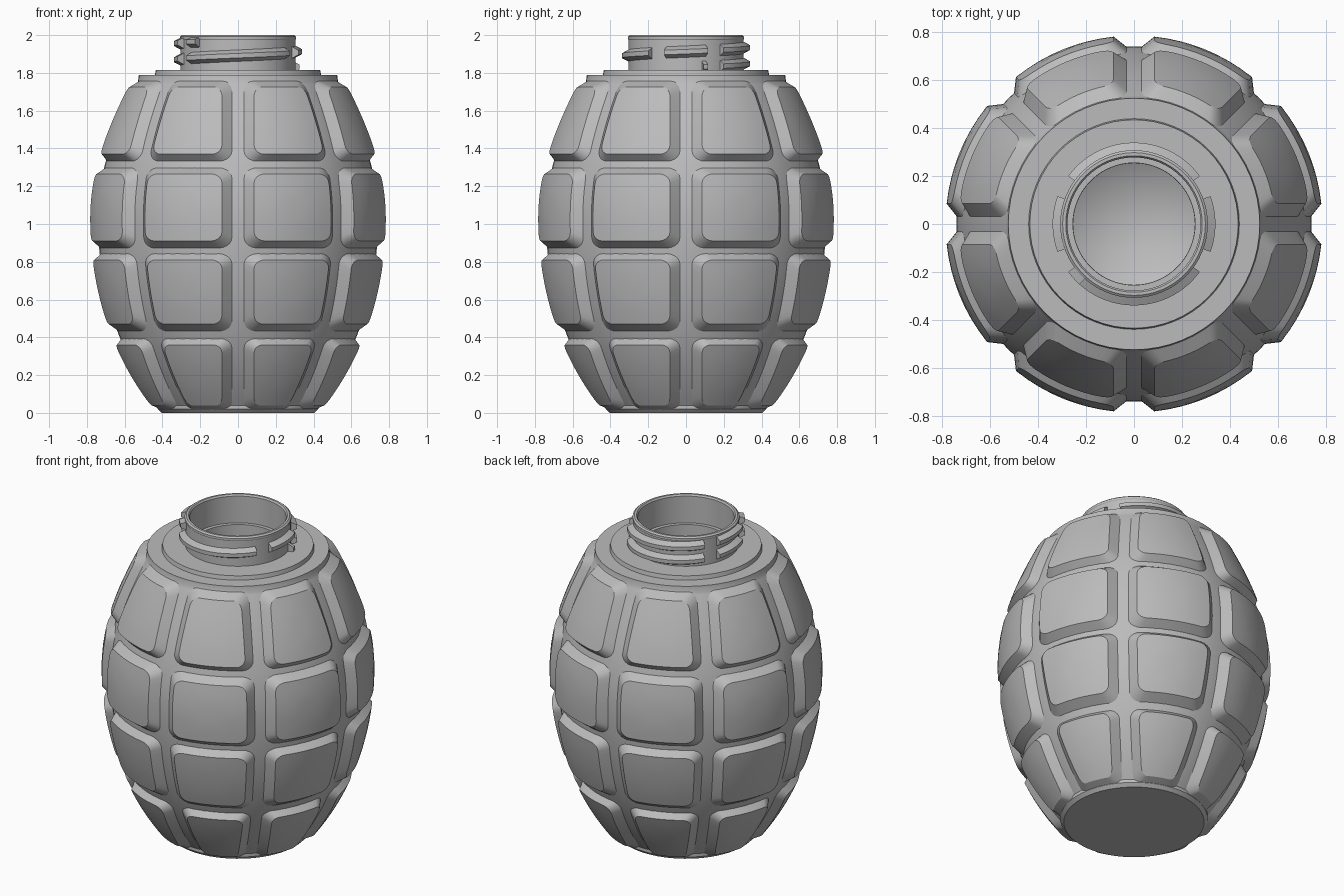
import bpy, bmesh, math

cube = bpy.data.objects.get("Cube")
if cube:
    bpy.data.objects.remove(cube, do_unlink=True)

grey = bpy.data.materials.new("plain_grey")
grey.use_nodes = True
grey.diffuse_color = (0.5, 0.5, 0.5, 1)
grey.node_tree.nodes["Principled BSDF"].inputs["Base Color"].default_value = grey.diffuse_color

COLUMNS = 8
DEPTH = 0.045        # groove depth
PAD_GAP = 0.085      # half width of an upright groove at the pad tops
BASE_GAP = 0.03      # half width of an upright groove at its floor
ROWS = [(0.04, 0.36), (0.47, 0.81), (0.91, 1.265), (1.37, 1.725)]


def pad_radius(z):
    d = z - 1.03
    a, b = (0.27, 0.0545) if d < 0 else (0.47, -0.12)
    return 0.787 - a * d ** 2 - b * d ** 4


def core_radius(z):
    return pad_radius(z) - DEPTH


def finish(bm, name, angle=30):
    bmesh.ops.recalc_face_normals(bm, faces=bm.faces)
    mesh = bpy.data.meshes.new(name)
    bm.to_mesh(mesh)
    bm.free()
    mesh.materials.append(grey)
    obj = bpy.data.objects.new(name, mesh)
    bpy.context.collection.objects.link(obj)
    bpy.ops.object.select_all(action='DESELECT')
    obj.select_set(True)
    bpy.context.view_layer.objects.active = obj
    bpy.ops.object.shade_smooth_by_angle(angle=math.radians(angle))
    return obj


def polar(r, t, z):
    return (r * math.cos(t), r * math.sin(t), z)


def bridge(bm, a, b, closed=True):
    n = len(a)
    for i in range(n if closed else n - 1):
        j = (i + 1) % n
        bm.faces.new((a[i], a[j], b[j], b[i]))


def lathe(name, profile, segments=64):
    bm = bmesh.new()
    rings = []
    for r, z in profile:
        if r < 1e-4:
            rings.append([bm.verts.new((0, 0, z))] * segments)
        else:
            rings.append([bm.verts.new(polar(r, i * math.tau / segments, z))
                          for i in range(segments)])
    for a, b in zip(rings, rings[1:]):
        for i in range(segments):
            j = (i + 1) % segments
            bm.faces.new(list(dict.fromkeys((a[i], a[j], b[j], b[i]))))
    return finish(bm, name)


# Hollow bottle: base, groove surface, shoulder, collar, neck, bore and cavity
outer = [(0, 0), (0.405, 0), (0.425, 0.02)]
outer += [(core_radius(z), z) for z in [0.04 + 1.7 * i / 40 for i in range(41)]]
outer += [(0.53, 1.75), (0.525, 1.79), (0.44, 1.79), (0.435, 1.815), (0.305, 1.815),
          (0.305, 1.975), (0.308, 1.98), (0.308, 1.992), (0.298, 2.0), (0.285, 2.0),
          (0.278, 1.99), (0.278, 1.82), (0.255, 1.82)]
cavity = []
for i in range(25):
    phi = math.radians(23 + 157 * i / 24)
    cavity.append((0.65 * math.sin(phi), 0.95 + 0.85 * math.cos(phi)))
cavity[-1] = (0, cavity[-1][1])
lathe("bottle_body", outer + cavity)


# Raised pads: rounded rectangles bent around the body, with sloping flanks
def rounded_outline(corner=0.27, steps=5, side=8):
    pts = []
    for q in range(4):
        start = q * math.pi / 2
        cx = (1 - corner) * (1 if q in (0, 3) else -1)
        cy = (1 - corner) * (1 if q < 2 else -1)
        for k in range(steps + 1):
            a = start + k * math.pi / 2 / steps
            pts.append((cx + corner * math.cos(a), cy + corner * math.sin(a)))
    # add points along the straight sides so they follow the curve
    full = []
    for p, n in zip(pts, pts[1:] + pts[:1]):
        parts = side if math.dist(p, n) > 0.5 else 1
        full += [(p[0] + (n[0] - p[0]) * k / parts, p[1] + (n[1] - p[1]) * k / parts)
                 for k in range(parts)]
    return full


OUTLINE = rounded_outline()


def pad_ring(bm, centre, low, high, scale, gap, radius):
    ring = []
    for s, t in OUTLINE:
        z = (low + high) / 2 + t * scale * (high - low) / 2
        half = math.pi / COLUMNS - math.asin(gap / pad_radius(z))
        ring.append(bm.verts.new(polar(radius(z), centre + s * scale * half, z)))
    return ring


bm = bmesh.new()
for low, high in ROWS:
    for c in range(COLUMNS):
        centre = (c + 0.5) * math.tau / COLUMNS
        foot_low = max(low - 0.04, 0.012)
        foot_high = high + 0.035
        rings = [pad_ring(bm, centre, foot_low, foot_high, 1, BASE_GAP,
                          lambda z: core_radius(z) - 0.004)]
        rings += [pad_ring(bm, centre, low, high, k, PAD_GAP, pad_radius)
                  for k in (1, 0.75, 0.5, 0.25)]
        for a, b in zip(rings, rings[1:]):
            bridge(bm, a, b)
        bm.faces.new(rings[-1])
finish(bm, "raised_pads", 25)


# Screw thread: a helix interrupted by four gaps
def in_gap(deg):
    folded = (deg + 90) % 180 - 90
    return abs(abs(folded) - 28) < 8


SECTION = [(0.298, -0.034), (0.34, -0.012), (0.34, 0.012), (0.298, 0.034)]
bm = bmesh.new()
previous = None
for deg in range(16, 590, 4):
    if in_gap(deg):
        if previous:
            bm.faces.new(previous)
        previous = None
        continue
    t = math.radians(deg)
    height = 1.87 + 0.085 * (deg - 180) / 360
    ring = [bm.verts.new(polar(r, t, min(height + dz, 1.99))) for r, dz in SECTION]
    if previous:
        bridge(bm, previous, ring)
    else:
        bm.faces.new(ring)
    previous = ring
if previous:
    bm.faces.new(previous)
finish(bm, "screw_thread")
